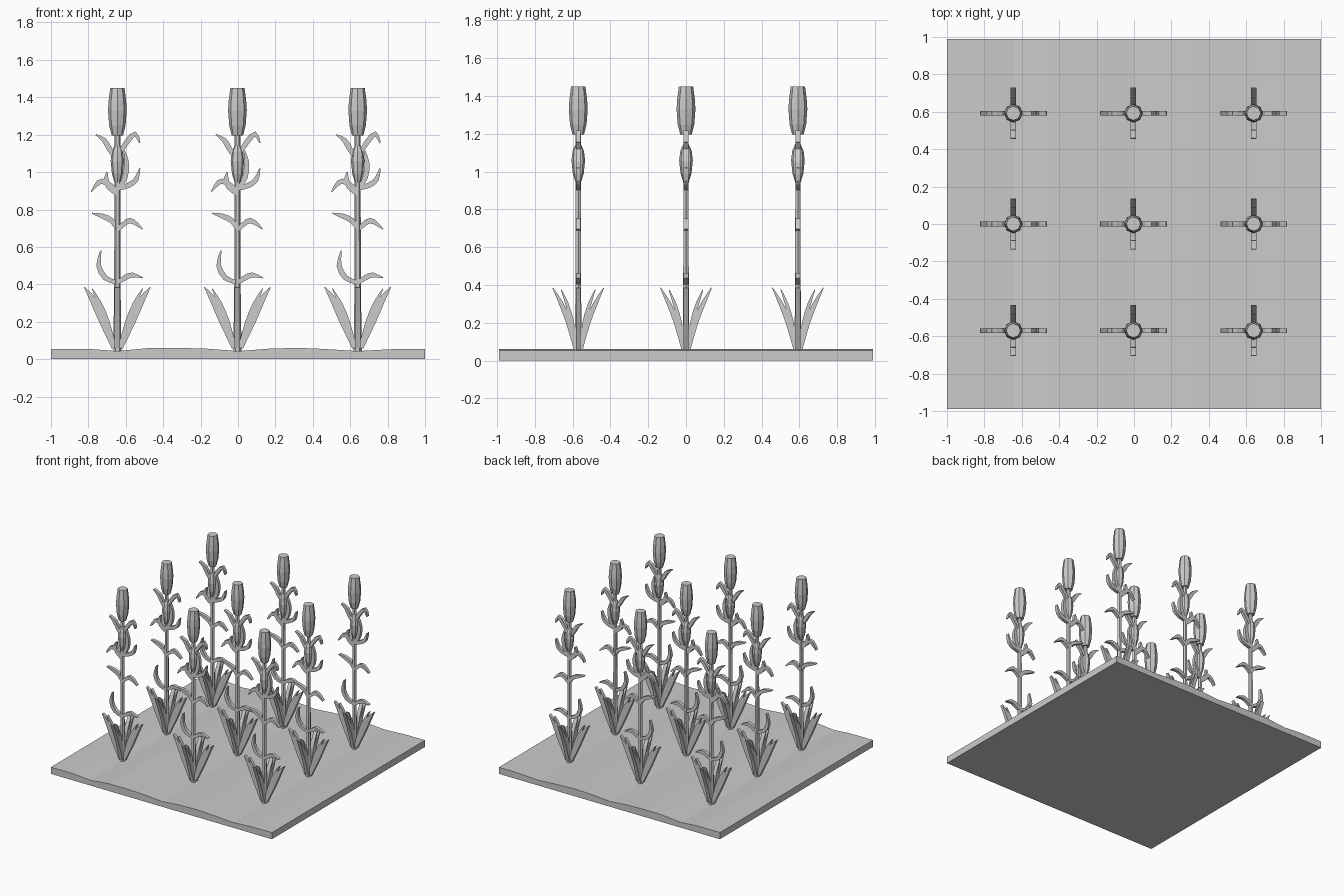
import bpy, bmesh, math
from mathutils import Vector, Matrix

if "Cube" in bpy.data.objects:
    bpy.data.objects.remove(bpy.data.objects["Cube"])


def mesh_from(name, bm):
    bmesh.ops.recalc_face_normals(bm, faces=bm.faces)
    me = bpy.data.meshes.new(name)
    bm.to_mesh(me)
    bm.free()
    return me


def lathe(name, profile, sides=8):
    bm = bmesh.new()
    rings = [[bm.verts.new((r * math.cos(2 * math.pi * i / sides),
                            r * math.sin(2 * math.pi * i / sides), z))
              for i in range(sides)] for r, z in profile]
    for a, b in zip(rings, rings[1:]):
        for i in range(sides):
            j = (i + 1) % sides
            bm.faces.new((a[i], a[j], b[j], b[i]))
    bm.faces.new(rings[0])
    bm.faces.new(rings[-1])
    return mesh_from(name, bm)


def smooth_path(vals):
    """Insert a Catmull-Rom midpoint between each pair of points."""
    p = [vals[0] * 2 - vals[1]] + vals + [vals[-1] * 2 - vals[-2]]
    out = []
    for i in range(1, len(p) - 2):
        out += [p[i], (9 * (p[i] + p[i + 1]) - p[i - 1] - p[i + 2]) / 16]
    return out + [vals[-1]]


def add_blade(bm, pts, halves, width, turn=0):
    """Curved tapered blade in the xz plane, given a width in y, turned about z."""
    path = smooth_path([Vector((*p, h)) for p, h in zip(pts, halves)])
    rot = Matrix.Rotation(turn, 3, 'Z')
    rings = []
    for i, p in enumerate(path):
        d = path[min(i + 1, len(path) - 1)] - path[max(i - 1, 0)]
        n = Vector((-d.y, d.x)).normalized() * p.z
        rings.append([bm.verts.new(rot @ Vector((p.x + s * n.x, y * width / 2, p.y + s * n.y)))
                      for s, y in ((1, -1), (1, 1), (-1, 1), (-1, -1))])
    for a, b in zip(rings, rings[1:]):
        for i in range(4):
            j = (i + 1) % 4
            bm.faces.new((a[i], a[j], b[j], b[i]))
    bm.faces.new(rings[0])
    bm.faces.new(rings[-1])


# Furrowed soil slab: profile along x, extruded in y
bm = bmesh.new()
top = [(1, .054), (.82, .053), (.64, .043), (.47, .054), (.32, .06), (.17, .056), (0, .043),
       (-.17, .056), (-.32, .06), (-.47, .06), (-.645, .043), (-.8, .055), (-1, .055)]
outline = [bm.verts.new((x, -.99, z)) for x, z in [(-1, 0), (1, 0)] + top]
face = bm.faces.new(outline)
new = bmesh.ops.extrude_face_region(bm, geom=[face])['geom']
bmesh.ops.translate(bm, vec=(0, 1.98, 0), verts=[g for g in new if isinstance(g, bmesh.types.BMVert)])
soil = bpy.data.objects.new("soil", mesh_from("soil", bm))
bpy.context.collection.objects.link(soil)

# Stalk, ear and tassel
stalk = lathe("stalk", [(.022, .03), (.017, .4), (.016, .9), (.016, 1.22)], 6)
ear = lathe("ear", [(.012, .935), (.029, .99), (.036, 1.06), (.03, 1.11), (.014, 1.145)])
tassel = lathe("tassel", [(.03, 1.195), (.044, 1.25), (.05, 1.33), (.047, 1.38), (.038, 1.45)])

# Base leaves: outer and inner blades on four sides
bm = bmesh.new()
for turn in (0, math.pi):
    add_blade(bm, [(.02, .06), (.08, .21), (.125, .31), (.177, .385)], (.01, .021, .019, .002), .025, turn)
    add_blade(bm, [(.012, .06), (.055, .2), (.095, .3), (.135, .377)], (.008, .013, .011, .002), .025, turn)
    side = turn + math.pi / 2
    add_blade(bm, [(.016, .06), (.05, .2), (.09, .3), (.135, .385)], (.008, .014, .012, .002), .03, side)
    add_blade(bm, [(.01, .06), (.033, .2), (.06, .3), (.09, .375)], (.006, .011, .009, .002), .03, side)
base_leaves = mesh_from("base_leaves", bm)

# Stem leaves arching left and right up the stalk
bm = bmesh.new()
for pts in (
        [(.005, .41), (.04, .435), (.08, .45), (.135, .435)],
        [(-.005, .41), (-.065, .435), (-.10, .50), (-.088, .58)],
        [(0, .695), (-.03, .74), (-.08, .765), (-.135, .78)],
        [(0, .69), (.05, .735), (.085, .735), (.135, .695)],
        [(0, .90), (-.06, .945), (-.10, .945), (-.14, .895)],
        [(0, .91), (.06, .93), (.10, .96), (.12, 1.02)],
        [(0, .88), (-.045, .92), (-.06, .96), (-.055, 1.0)],
        [(.01, .92), (.04, .97), (.05, 1.05), (.035, 1.12)],
        [(0, 1.06), (-.04, 1.12), (-.07, 1.17), (-.115, 1.2)],
        [(0, 1.08), (.05, 1.16), (.095, 1.205), (.12, 1.155)]):
    add_blade(bm, pts, (.01, .014, .013, .003), .026)
stem_leaves = mesh_from("stem_leaves", bm)

# Three by three planting
for x in (-.645, -.003, .64):
    for y in (-.57, 0, .592):
        for me in (stalk, ear, tassel, base_leaves, stem_leaves):
            ob = bpy.data.objects.new(me.name, me)
            ob.location = (x, y, 0)
            bpy.context.collection.objects.link(ob)
